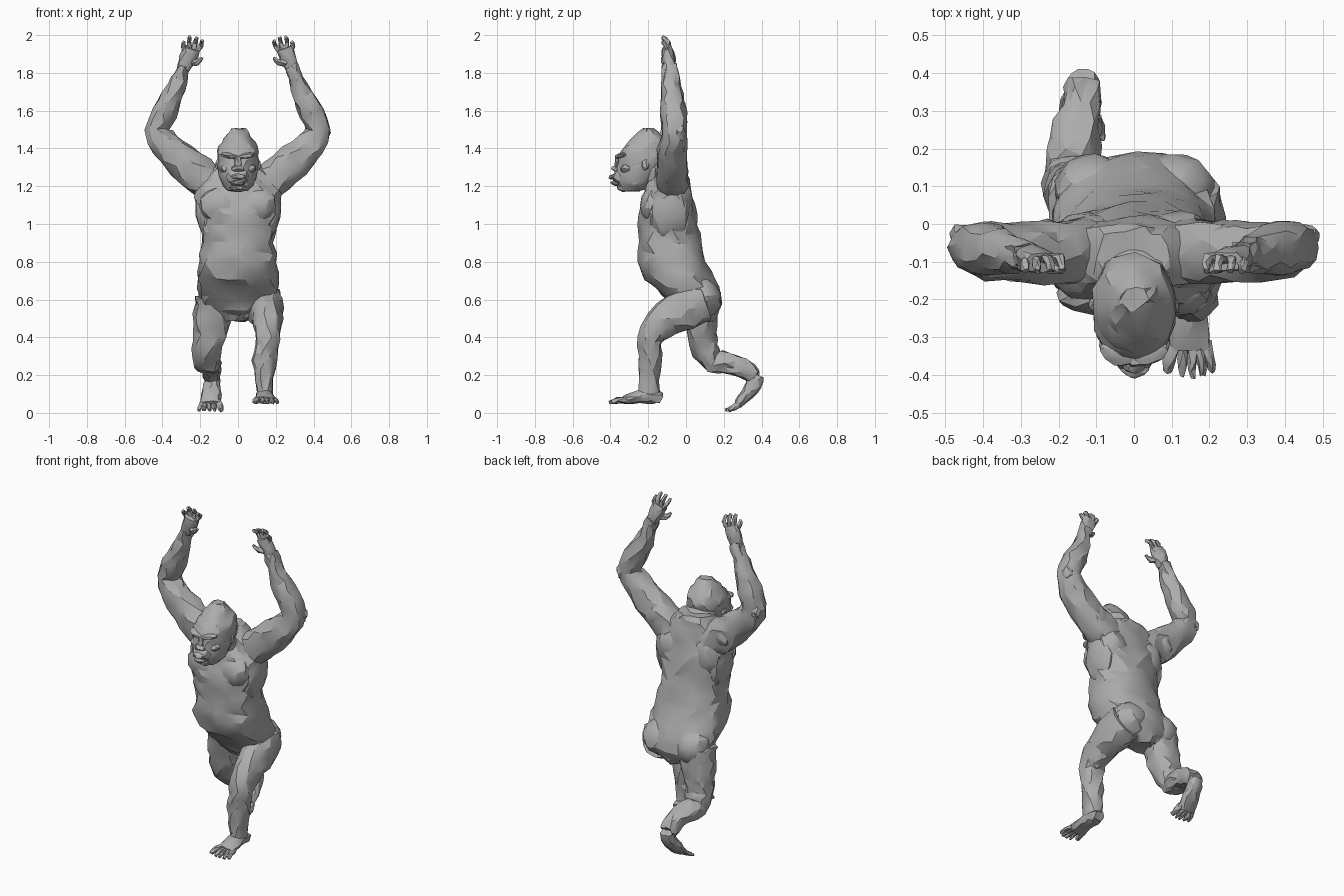
import bpy, bmesh, math, random
from mathutils import Vector, Matrix

random.seed(7)
if "Cube" in bpy.data.objects:
    bpy.data.objects.remove(bpy.data.objects["Cube"], do_unlink=True)


def make_material(name, value):
    m = bpy.data.materials.new(name)
    m.use_nodes = True
    colour = (value, value, value, 1)
    m.diffuse_color = colour
    m.node_tree.nodes["Principled BSDF"].inputs["Base Color"].default_value = colour
    return m


GREY = make_material("plain grey", 0.42)
X, Y, Z = Vector((1, 0, 0)), Vector((0, 1, 0)), Vector((0, 0, 1))


def finish(name, bm, jitter):
    """Roughen into chiselled facets, keep strong creases sharp, make the object."""
    bmesh.ops.triangulate(bm, faces=bm.faces[:], quad_method='SHORT_EDGE')
    for v in bm.verts:
        v.co += Vector([random.uniform(-jitter, jitter) for _ in range(3)])
    bmesh.ops.recalc_face_normals(bm, faces=bm.faces[:])
    for f in bm.faces:
        f.smooth = True
    for e in bm.edges:
        e.smooth = e.calc_face_angle(0) < math.radians(24)
    me = bpy.data.meshes.new(name)
    bm.to_mesh(me)
    bm.free()
    me.materials.append(GREY)
    ob = bpy.data.objects.new(name, me)
    bpy.context.collection.objects.link(ob)
    return ob


def spline(a, b, c, d, t):
    return 0.5 * (2 * b + (c - a) * t + (2 * a - 5 * b + 4 * c - d) * t * t
                  + (3 * b - a - 3 * c + d) * t ** 3)


def loft(name, rings, ref=X, axis=None, sides=12, steps=2, jitter=0.008, square=0.9):
    """Rings are (x, y, z, half width along ref, half width across)."""
    dense = []
    for i in range(len(rings) - 1):
        quad = [rings[max(i - 1, 0)], rings[i], rings[i + 1], rings[min(i + 2, len(rings) - 1)]]
        for s in range(steps):
            dense.append([spline(*p, s / steps) for p in zip(*quad)])
    dense.append(list(rings[-1]))
    bm, loops = bmesh.new(), []
    for i, r in enumerate(dense):
        c = Vector(r[:3])
        t = axis or (Vector(dense[min(i + 1, len(dense) - 1)][:3])
                     - Vector(dense[max(i - 1, 0)][:3])).normalized()
        u = (ref - t * ref.dot(t)).normalized()
        w = t.cross(u)
        loop = []
        for k in range(sides):
            a = 2 * math.pi * (k + 0.5 * (i % 2)) / sides
            ca, sa = math.cos(a), math.sin(a)
            ca = math.copysign(abs(ca) ** square, ca)
            sa = math.copysign(abs(sa) ** square, sa)
            loop.append(bm.verts.new(c + u * r[3] * ca + w * r[4] * sa))
        loops.append(loop)
    for lo, hi in zip(loops, loops[1:]):
        for k in range(sides):
            n = (k + 1) % sides
            bm.faces.new((lo[k], lo[n], hi[n], hi[k]))
    bm.faces.new(loops[0])
    bm.faces.new(loops[-1])
    return finish(name, bm, jitter)


def lump(name, centre, size, tilt=(0, 0, 0), level=2, jitter=0.005):
    """Faceted ellipsoid for muscles and facial features."""
    bm = bmesh.new()
    bmesh.ops.create_icosphere(bm, subdivisions=level, radius=1)
    rot = Matrix.Identity(4)
    for angle, ax in zip(tilt, "XYZ"):
        rot = Matrix.Rotation(math.radians(angle), 4, ax) @ rot
    bm.transform(Matrix.Translation(centre) @ rot @ Matrix.Diagonal((*size, 1)))
    return finish(name, bm, jitter)


# Torso: hips, belly, chest, shoulder hump
loft("torso", [
    (-0.01, 0.07, 0.49, 0.07, 0.07), (0, 0.06, 0.55, 0.17, 0.12), (0, 0.03, 0.62, 0.205, 0.155),
    (0, -0.035, 0.71, 0.215, 0.18), (0, -0.07, 0.80, 0.21, 0.18), (0, -0.085, 0.90, 0.195, 0.165),
    (0, -0.095, 1.00, 0.20, 0.155), (0, -0.10, 1.10, 0.225, 0.145), (0, -0.095, 1.19, 0.225, 0.12),
    (0, -0.085, 1.27, 0.165, 0.10), (0, -0.09, 1.34, 0.10, 0.08)],
    axis=Z, sides=18, jitter=0.010)
loft("neck", [(0, -0.07, 1.18, 0.13, 0.10), (0, -0.13, 1.26, 0.11, 0.10),
              (0, -0.18, 1.33, 0.09, 0.09)])

for s, side in ((1, "left"), (-1, "right")):
    # Torso muscles
    lump(side + "_chest", (s * 0.10, -0.185, 1.10), (0.105, 0.06, 0.095), (0, s * -20, 0))
    lump(side + "_shoulder_blade", (s * 0.12, -0.03, 1.12), (0.095, 0.065, 0.13), (0, s * 12, 0))
    lump(side + "_flank", (s * 0.175, -0.09, 1.05), (0.05, 0.10, 0.14), (0, s * 10, 0))
    lump(side + "_buttock", (s * 0.105, 0.09, 0.61), (0.11, 0.095, 0.11), (15, 0, 0))
    # Raised arm
    loft(side + "_arm", [
        (s * 0.13, -0.075, 1.20, 0.09, 0.09), (s * 0.21, -0.075, 1.26, 0.085, 0.10),
        (s * 0.30, -0.075, 1.335, 0.082, 0.092), (s * 0.385, -0.07, 1.42, 0.075, 0.078),
        (s * 0.425, -0.06, 1.50, 0.065, 0.066), (s * 0.39, -0.065, 1.59, 0.068, 0.065),
        (s * 0.345, -0.075, 1.68, 0.058, 0.055), (s * 0.31, -0.08, 1.77, 0.046, 0.040),
        (s * 0.285, -0.085, 1.84, 0.038, 0.034)], ref=Y, sides=12)
    lump(side + "_elbow", (s * 0.453, -0.035, 1.485), (0.036, 0.036, 0.045))
    lump(side + "_deltoid", (s * 0.235, -0.07, 1.275), (0.085, 0.085, 0.095), (0, s * 40, 0))
    # Hand with curled fingers and thumb
    loft(side + "_palm", [(s * 0.29, -0.085, 1.82, 0.030, 0.032), (s * 0.27, -0.09, 1.87, 0.034, 0.045),
                          (s * 0.245, -0.10, 1.93, 0.026, 0.046)], ref=Y, sides=10, jitter=0.005)
    for i, x in enumerate((0.195, 0.225, 0.26, 0.29)):
        tip = (1.97, 1.985, 1.99, 1.965)[i]
        loft(f"{side}_finger_{i + 1}", [
            (s * (0.225 + 0.015 * i), -0.095, 1.91, 0.014, 0.013),
            (s * x, -0.09 - 0.004 * i, tip - 0.025, 0.013, 0.012),
            (s * (x - 0.004), -0.125, tip, 0.009, 0.009)], ref=X, sides=6, jitter=0.003)
    loft(side + "_thumb", [(s * 0.26, -0.095, 1.86, 0.02, 0.022), (s * 0.22, -0.115, 1.855, 0.015, 0.017),
                           (s * 0.19, -0.125, 1.88, 0.008, 0.008)], ref=Y, sides=6, jitter=0.003)

# Head: jaw up to the crest
loft("head", [
    (0, -0.285, 1.175, 0.055, 0.045), (0, -0.275, 1.205, 0.08, 0.085), (0, -0.255, 1.255, 0.098, 0.115),
    (0, -0.235, 1.31, 0.105, 0.13), (0, -0.22, 1.365, 0.110, 0.138), (0, -0.205, 1.41, 0.102, 0.120),
    (0, -0.200, 1.46, 0.072, 0.080), (0, -0.200, 1.505, 0.034, 0.030)],
    axis=Z, sides=14, jitter=0.006)
lump("muzzle", (0, -0.335, 1.25), (0.065, 0.058, 0.05))
lump("upper_lip", (0, -0.375, 1.252), (0.042, 0.034, 0.017), (12, 0, 0), jitter=0.003)
lump("lower_lip", (0, -0.370, 1.215), (0.036, 0.030, 0.015), (-10, 0, 0), jitter=0.003)
lump("chin", (0, -0.33, 1.195), (0.045, 0.035, 0.024))
lump("nose", (0, -0.372, 1.292), (0.034, 0.022, 0.018), jitter=0.003)
loft("nose_bridge", [(0, -0.365, 1.29, 0.022, 0.016), (0, -0.358, 1.36, 0.016, 0.016)],
     sides=6, jitter=0.003)
for s, side in ((1, "left"), (-1, "right")):
    lump(side + "_brow", (s * 0.042, -0.343, 1.360), (0.052, 0.030, 0.015), (0, s * -10, s * 18), jitter=0.003)
    lump(side + "_eye", (s * 0.042, -0.338, 1.328), (0.018, 0.012, 0.009), level=1, jitter=0.001)
    lump(side + "_cheek", (s * 0.062, -0.315, 1.292), (0.034, 0.034, 0.026), jitter=0.004)
    lump(side + "_ear", (s * 0.108, -0.215, 1.315), (0.014, 0.022, 0.032), (-15, 0, 0), level=1, jitter=0.003)

# Left leg stepping forward
loft("left_leg", [
    (0.13, 0.09, 0.59, 0.10, 0.10), (0.145, 0.0, 0.55, 0.095, 0.11), (0.155, -0.10, 0.50, 0.08, 0.095),
    (0.155, -0.175, 0.43, 0.07, 0.075), (0.15, -0.19, 0.35, 0.062, 0.062), (0.14, -0.19, 0.27, 0.062, 0.06),
    (0.14, -0.195, 0.18, 0.05, 0.052), (0.143, -0.195, 0.09, 0.043, 0.058)])
loft("left_foot", [
    (0.14, -0.13, 0.075, 0.036, 0.026), (0.14, -0.18, 0.09, 0.045, 0.042),
    (0.143, -0.25, 0.085, 0.05, 0.034), (0.145, -0.33, 0.067, 0.058, 0.020)], sides=10, jitter=0.005)

# Right leg trailing behind, heel raised
loft("right_leg", [
    (-0.125, 0.07, 0.60, 0.105, 0.10), (-0.135, 0.075, 0.51, 0.10, 0.095), (-0.145, 0.085, 0.42, 0.09, 0.082),
    (-0.165, 0.105, 0.33, 0.075, 0.072), (-0.165, 0.15, 0.275, 0.07, 0.066), (-0.155, 0.22, 0.265, 0.065, 0.058),
    (-0.145, 0.30, 0.24, 0.055, 0.052), (-0.135, 0.365, 0.19, 0.046, 0.044)])
loft("right_foot", [
    (-0.135, 0.385, 0.195, 0.036, 0.026), (-0.135, 0.365, 0.155, 0.045, 0.040),
    (-0.14, 0.325, 0.10, 0.05, 0.034), (-0.145, 0.275, 0.045, 0.058, 0.022)], sides=10, jitter=0.005)

# Toes: big toe splayed inward
for i in range(5):
    spread = (-0.058, -0.020, 0.008, 0.036, 0.062)[i]
    base = (-0.040, -0.016, 0.006, 0.026, 0.044)[i]
    reach = (0.0, 0.012, 0.016, 0.012, 0.0)[i]
    r = 0.018 if i == 0 else 0.013
    loft(f"left_toe_{i + 1}", [
        (0.147 + base, -0.31, 0.068, r, r), (0.147 + spread * 0.9, -0.36, 0.068, r, r),
        (0.147 + spread, -0.39 - reach, 0.054, r * 0.6, r * 0.6)], sides=6, jitter=0.003)
    loft(f"right_toe_{i + 1}", [
        (-0.145 - base, 0.285, 0.055, r, r), (-0.145 - spread * 0.9, 0.255, 0.030, r, r),
        (-0.145 - spread, 0.225 - reach, 0.014, r * 0.6, r * 0.6)], sides=6, jitter=0.003)
